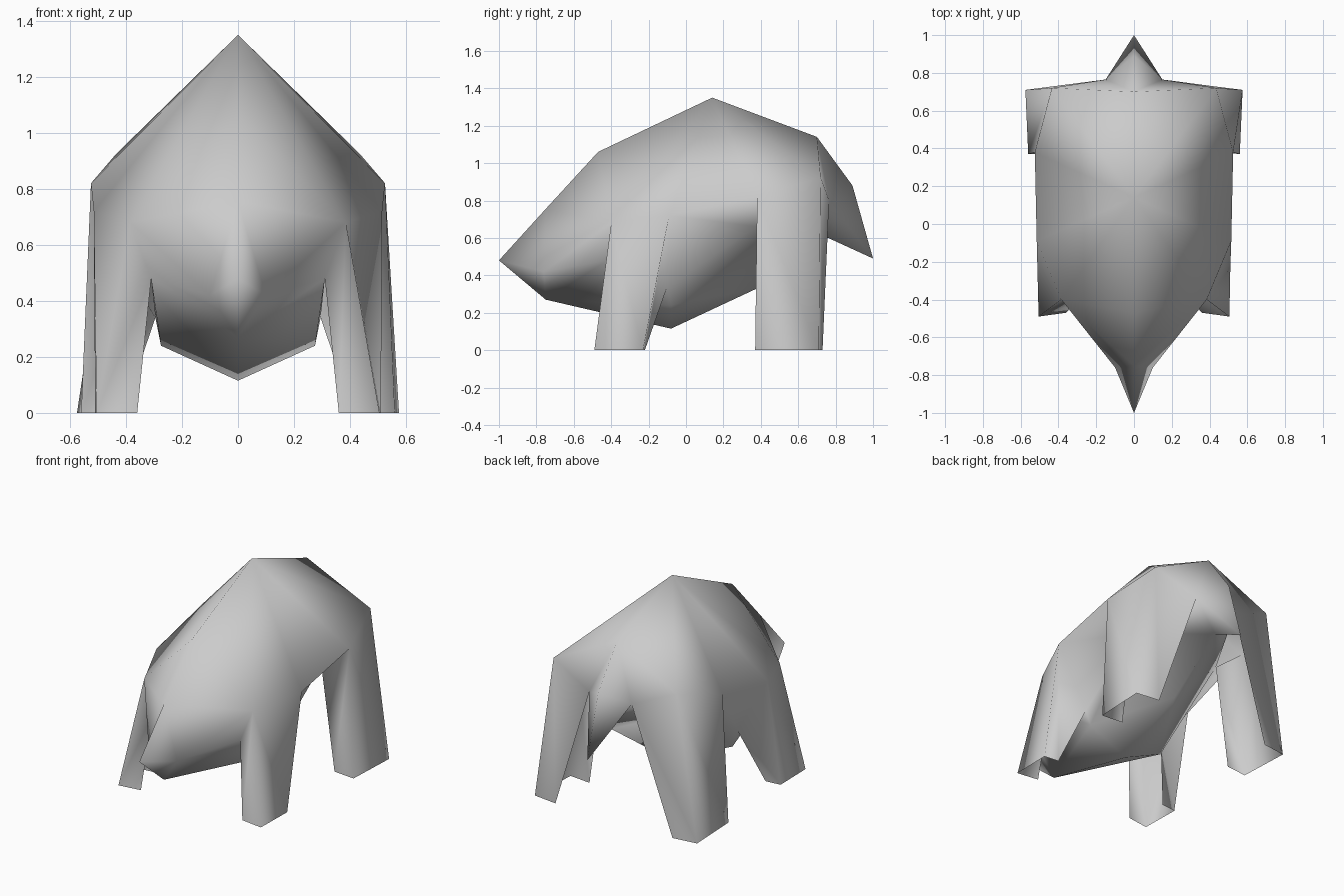
import bpy
import bmesh

default_cube = bpy.data.objects.get("Cube")
if default_cube:
    bpy.data.objects.remove(default_cube, do_unlink=True)

grey = bpy.data.materials.new("plain grey")
grey.use_nodes = True
grey.diffuse_color = (0.6, 0.6, 0.6, 1)
grey.node_tree.nodes["Principled BSDF"].inputs["Base Color"].default_value = grey.diffuse_color

# Named landmarks of the left half
spine = dict(nose=(0, -1, .48), brow=(0, -.75, .755), crown=(0, -.47, 1.06),
             peak=(0, .14, 1.35), rump=(0, .7, 1.14))
underside = dict(jaw=(0, -.75, .27), belly=(0, -.08, .115), loin=(0, .38, .33), vent=(0, .76, .6))
flank = dict(cheek=(.1, -.76, .42), shoulder=(.385, -.4, .68), side=(.515, -.09, .72),
             haunch=(.525, .38, .82), hip=(.435, .72, .925), armpit=(.31, -.42, .48),
             elbow=(.295, -.1, .34), rib=(.275, -.08, .24), groin=(.325, .38, .66))
feet = dict(fore_toe_in=(.36, -.47, 0), fore_toe_out=(.505, -.49, 0),
            fore_heel_out=(.51, -.23, 0), fore_heel_in=(.41, -.22, 0),
            hind_toe_in=(.415, .385, 0), hind_toe_out=(.56, .37, 0),
            hind_heel_out=(.575, .71, 0), hind_heel_in=(.415, .73, 0))
tail_points = dict(tail_root=(.15, .765, .8), tail_bend=(0, .89, .88), tail_tip=(0, 1, .49))
points = {**spine, **underside, **flank, **feet, **tail_points}


def build_mirrored(name, panels):
    """Make a smooth symmetrical shell from panels that list landmark names."""
    bm = bmesh.new()
    verts = {}

    def vertex(key, sign):
        x, y, z = points[key]
        spot = (x * sign, y, z)
        if spot not in verts:
            verts[spot] = bm.verts.new(spot)
        return verts[spot]

    for panel in panels:
        for sign in (1, -1):
            corners = [vertex(key, sign) for key in panel.split()]
            bm.faces.new(corners[::sign])
    bmesh.ops.recalc_face_normals(bm, faces=bm.faces[:])
    mesh = bpy.data.meshes.new(name)
    bm.to_mesh(mesh)
    bm.free()
    mesh.materials.append(grey)
    mesh.shade_smooth()
    obj = bpy.data.objects.new(name, mesh)
    bpy.context.collection.objects.link(obj)


# Head and back
head = ["brow nose cheek", "crown brow shoulder", "brow cheek shoulder", "nose jaw cheek",
        "cheek armpit shoulder", "cheek jaw armpit"]
back = ["peak crown shoulder", "peak shoulder side", "peak side haunch",
        "peak haunch hip", "peak hip rump", "rump hip tail_root"]

# Belly
belly = ["jaw rib armpit", "jaw belly rib", "armpit rib elbow", "side elbow groin haunch",
         "elbow rib groin", "rib belly loin", "rib loin groin",
         "groin loin vent", "groin vent tail_root"]

# Legs are channels, open underneath and on the inner side
fore_leg = ["shoulder armpit fore_toe_in fore_toe_out",
            "shoulder fore_toe_out fore_heel_out side",
            "side fore_heel_out fore_heel_in elbow"]
hind_leg = ["haunch groin hind_toe_in hind_toe_out",
            "haunch hind_toe_out hind_heel_out hip",
            "hip hind_heel_out hind_heel_in tail_root"]

# Tail flows out of the rump
tail = ["rump tail_root tail_bend", "tail_bend tail_root tail_tip", "tail_root vent tail_tip"]

build_mirrored("animal_body", head + back + belly + fore_leg + hind_leg + tail)
